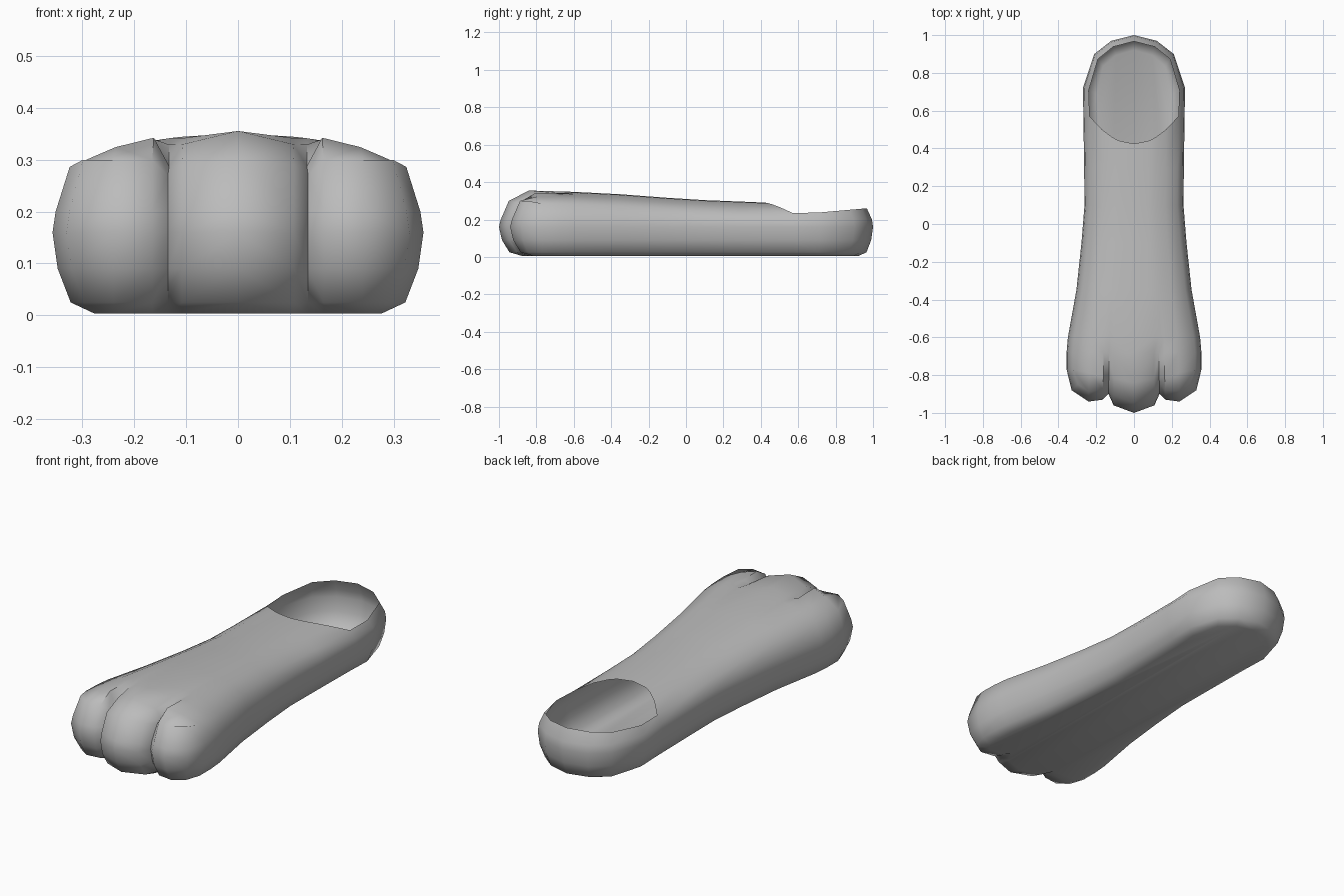
import bpy, bmesh, math
from mathutils import Vector

cube = bpy.data.objects.get("Cube")
if cube:
    bpy.data.objects.remove(cube, do_unlink=True)

grey = bpy.data.materials.new("mid grey")
grey.use_nodes = True
grey.diffuse_color = (0.5, 0.5, 0.5, 1)
grey.node_tree.nodes["Principled BSDF"].inputs["Base Color"].default_value = (0.5, 0.5, 0.5, 1)
grey.node_tree.nodes["Principled BSDF"].inputs["Roughness"].default_value = 0.8

# Half plan outline: heel, side, then the toe fronts back to the centre line
HEEL = [(0, 1), (.12, .97), (.21, .9), (.27, .72)]
SIDE = [(.268, .57), (.264, .3), (.262, .1), (.278, -.1), (.305, -.35),
        (.35, -.6), (.357, -.68), (.357, -.77)]
TOES = [(.33, -.88), (.24, -.94), (.165, -.93), (.135, -.9), (.108, -.96), (0, -1)]
GROOVE = [0, 0, .012, 1, .35, 0]                 # how far each toe column sinks
HEIGHTS = [(-.84, .355), (-.5, .345), (-.2, .325), (0, .307), (.2, .3), (.43, .29)]
LEVELS = [(.004, .08), (.025, .035), (.09, .01), (.16, 0), (.2, .006)]


def top_height(y):
    if y <= HEIGHTS[0][0]:
        return HEIGHTS[0][1]
    for (a, za), (b, zb) in zip(HEIGHTS, HEIGHTS[1:]):
        if y <= b:
            return za + (zb - za) * (y - a) / (b - a)
    return HEIGHTS[-1][1]


# Each outline point gets an outward direction for the rounded wall
outline = []
for p in HEEL:
    outline.append((Vector(p), (Vector(p) - Vector((0, .6))).normalized(), 1))
for p in SIDE:
    outline.append((Vector(p), Vector((1, 0)), 1))
for i, p in enumerate(TOES):
    out = Vector((.6, -.6)) if i == 0 else Vector((0, -1))
    outline.append((Vector(p), out, 1.6))

bm = bmesh.new()

# Wall rings from the sole upwards
rings = []
for z, inset in LEVELS:
    rings.append([bm.verts.new((*(p - out * inset * k), z)) for p, out, k in outline])

# Rim ring: heel opening edge, then the shoulder below the instep
rim = []
for i, (p, out, k) in enumerate(outline):
    if i < len(HEEL):
        q, z = p - out * .033, .237 + .023 * max(0, (p.y - .72) / .28)
    else:
        q, z = p - out * .033 * k, .81 * top_height(p.y)
    j = i - len(HEEL) - len(SIDE)
    if j >= 0:
        z += .012 - .03 * GROOVE[j]
    rim.append(bm.verts.new((*q, z)))
rings.append(rim)

for low, high in zip(rings, rings[1:]):
    for i in range(len(low) - 1):
        bm.faces.new((low[i], high[i], high[i + 1], low[i + 1]))

# Flat sole
bm.faces.new(rings[0])

# Instep rows, arched across and grooved between the toes
grid = []
for r, (x, y) in enumerate(SIDE):
    edge = rim[len(HEEL) + r]
    row = [edge]
    sink = {-.68: .015, -.77: .06}.get(y, 0)
    for c in range(1, len(TOES)):
        f = TOES[c][0] / TOES[0][0]
        yy = y
        if r == 0:
            yy = .425 + .145 * f ** 2
        elif y == -.77:
            yy = y - .07 * (1 - f)
        z = edge.co.z + (top_height(yy) - edge.co.z) * (1 - f ** 2.6)
        row.append(bm.verts.new((edge.co.x * f, yy, z - sink * GROOVE[c])))
    grid.append(row)
grid.append(rim[len(HEEL) + len(SIDE):])
for a, b in zip(grid, grid[1:]):
    for c in range(len(a) - 1):
        bm.faces.new((a[c], a[c + 1], b[c + 1], b[c]))

bmesh.ops.recalc_face_normals(bm, faces=bm.faces)
sole = min(bm.faces, key=lambda f: f.calc_center_median().z)
if sole.normal.z > 0:
    bmesh.ops.reverse_faces(bm, faces=bm.faces)

mesh = bpy.data.meshes.new("paw_foot")
bm.to_mesh(mesh)
bm.free()
mesh.materials.append(grey)
foot = bpy.data.objects.new("paw_foot", mesh)
bpy.context.collection.objects.link(foot)

# Smooth shading, then mirror to the other half
bpy.ops.object.select_all(action='DESELECT')
foot.select_set(True)
bpy.context.view_layer.objects.active = foot
bpy.ops.object.shade_smooth_by_angle(angle=math.radians(60))
mirror = foot.modifiers.new("mirror", 'MIRROR')
mirror.use_axis[0] = True
mirror.use_clip = True
mirror.merge_threshold = .002
